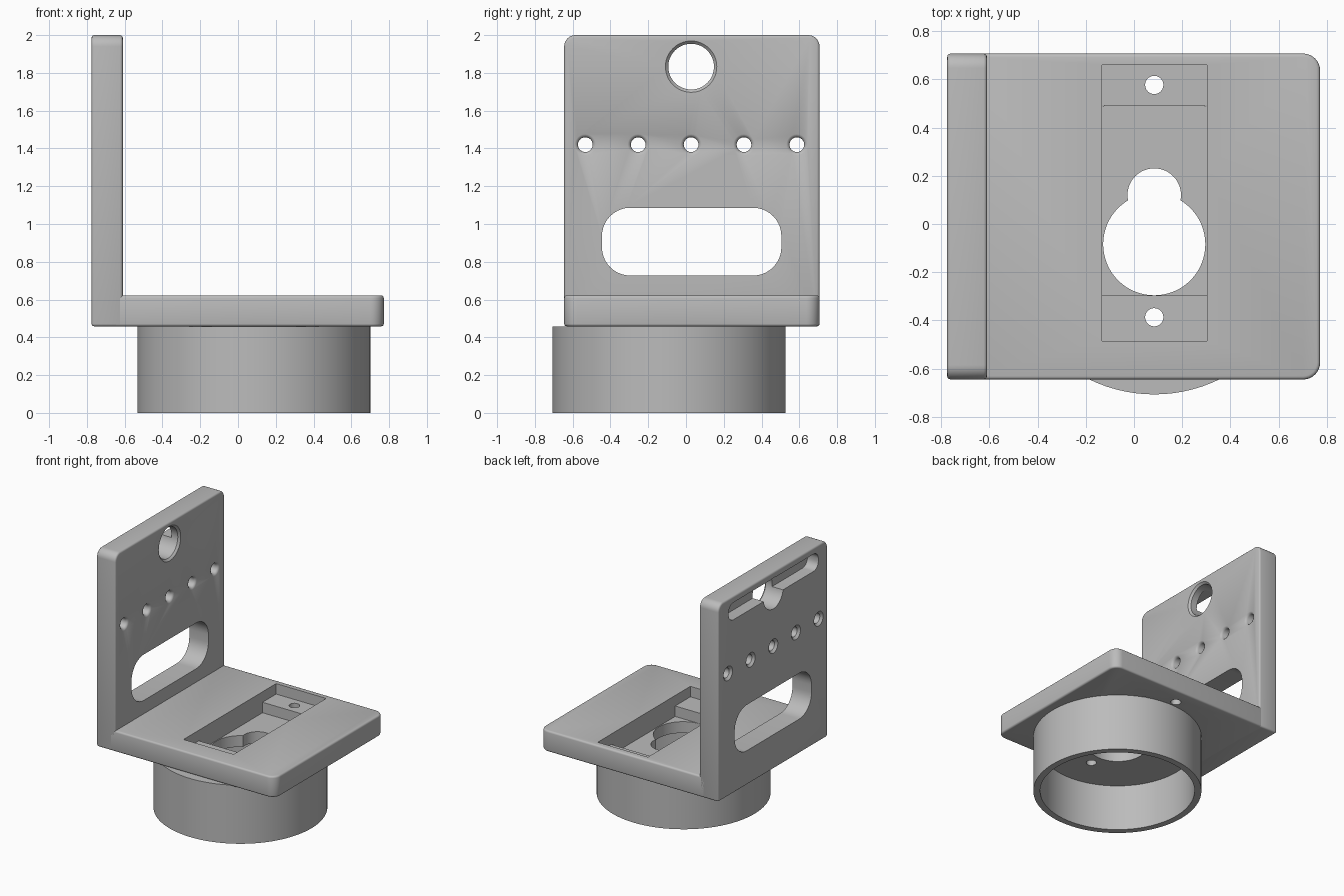
import bpy, bmesh, math
from mathutils import Vector

cube = bpy.data.objects.get("Cube")
if cube:
    bpy.data.objects.remove(cube, do_unlink=True)

grey = bpy.data.materials.new("light_grey")
grey.use_nodes = True
grey.diffuse_color = (0.5, 0.5, 0.5, 1)
grey.node_tree.nodes["Principled BSDF"].inputs["Base Color"].default_value = (0.5, 0.5, 0.5, 1)


def place(axis, u, v, w):
    """Section point (u, v) at depth w: (y, z) along x, or (x, y) along z."""
    return Vector((w, u, v)) if axis == "x" else Vector((u, v, w))


def loft(name, axis, rings):
    """Solid through a list of (depth, section points), capped at both ends."""
    bm = bmesh.new()
    loops = [[bm.verts.new(place(axis, u, v, w)) for u, v in pts] for w, pts in rings]
    n = len(loops[0])
    for a, b in zip(loops, loops[1:]):
        for i in range(n):
            j = (i + 1) % n
            bm.faces.new((a[i], a[j], b[j], b[i]))
    bm.faces.new(loops[0])
    bm.faces.new(loops[-1])
    bmesh.ops.recalc_face_normals(bm, faces=bm.faces)
    me = bpy.data.meshes.new(name)
    bm.to_mesh(me)
    bm.free()
    me.materials.append(grey)
    ob = bpy.data.objects.new(name, me)
    bpy.context.collection.objects.link(ob)
    return ob


def rounded_rect(u0, u1, v0, v1, radii, steps=8):
    """Radii in order: (u1,v1), (u0,v1), (u0,v0), (u1,v0)."""
    pts = []
    corners = [(u1, v1, -1, -1), (u0, v1, 1, -1), (u0, v0, 1, 1), (u1, v0, -1, 1)]
    for k, ((u, v, su, sv), r) in enumerate(zip(corners, radii)):
        if r == 0:
            pts.append((u, v))
            continue
        for i in range(steps + 1):
            a = math.pi / 2 * (k + i / steps)
            pts.append((u + su * r + r * math.cos(a), v + sv * r + r * math.sin(a)))
    return pts


def prism(name, axis, section, lo, hi):
    return loft(name, axis, [(lo, section), (hi, section)])


def turned(name, axis, cu, cv, stations, n=32):
    """Round solid from (depth, radius) stations."""
    circle = [(math.cos(2 * math.pi * i / n), math.sin(2 * math.pi * i / n)) for i in range(n)]
    return loft(name, axis, [(w, [(cu + r * c, cv + r * s) for c, s in circle])
                             for w, r in stations])


def apply(ob, mod):
    bpy.context.view_layer.objects.active = ob
    bpy.ops.object.modifier_apply(modifier=mod.name)


def soften(ob, width):
    m = ob.modifiers.new("edge", "BEVEL")
    m.width, m.segments = width, 3
    m.limit_method, m.angle_limit = "ANGLE", math.radians(50)
    apply(ob, m)


def cut(targets, cutter):
    for ob in targets:
        m = ob.modifiers.new("cut", "BOOLEAN")
        m.operation, m.solver, m.object = "DIFFERENCE", "EXACT", cutter
        apply(ob, m)
    bpy.data.objects.remove(cutter, do_unlink=True)


X0, X1, XW = -0.775, 0.772, -0.61      # outer wall face, free end, inner wall face
Y0, Y1 = -0.645, 0.707
Z0, ZT = 0.458, 0.622                  # underside and top of the base
CX, CY = 0.084, -0.09                  # cup centre

# Upright wall and base plate
wall = prism("upright_wall", "x", rounded_rect(Y0, Y1, Z0, 2.0, (0.06, 0.06, 0, 0)), X0, XW)
soften(wall, 0.014)
base = prism("base_plate", "z", rounded_rect(-0.66, X1, Y0, Y1, (0.07, 0, 0, 0.07)), Z0, ZT)
soften(base, 0.014)

# Round cup under the base, open downwards
cup = turned("round_cup", "z", CX, CY,
             [(0.37, 0.567), (0, 0.567), (0, 0.617), (Z0, 0.617)], 96)

# Wall openings: large slot, hanging slot on the outer face, round holes
cut([wall], prism("slot_cutter", "x",
                  rounded_rect(-0.445, 0.505, 0.727, 1.086, (0.15,) * 4, 10), -1, -0.4))
cut([wall], prism("hanger_cutter", "x",
                  rounded_rect(-0.53, 0.58, 1.815, 1.95, (0.06,) * 4), -1, -0.68))


def flared_hole(y, z, r, flare, n):
    return turned("hole_cutter", "x", y, z,
                  [(X0 - 0.02, r + flare), (X0, r + flare), (X0 + flare, r),
                   (XW - flare, r), (XW - flare * 0.3, r + flare * 0.4),
                   (XW, r + flare), (XW + 0.02, r + flare)], n)


cut([wall], turned("hanger_hole_cutter", "x", 0.027, 1.833,
                   [(-1, 0.121), (XW - 0.015, 0.121), (XW, 0.136), (XW + 0.02, 0.136)], 48))
for i in range(5):
    cut([wall], flared_hole(-0.533 + 0.28 * i, 1.42, 0.039, 0.017, 24))

# Stepped pocket in the base
cut([base], prism("ledge_cutter", "z",
                  rounded_rect(-0.132, 0.302, -0.485, 0.66, (0,) * 4), 0.54, 0.8))
cut([base], prism("pocket_cutter", "z",
                  rounded_rect(-0.132, 0.302, -0.297, 0.492, (0,) * 4), 0.3, 0.8))

# Keyhole through the cup floor, and screw holes in the ledges
cut([cup], turned("keyhole_cutter", "z", CX, -0.084, [(0.2, 0.212), (0.8, 0.212)], 64))
cut([cup], turned("keyhole_lobe_cutter", "z", CX, 0.12, [(0.2, 0.111), (0.8, 0.111)], 48))
for y in (0.577, -0.387):
    cut([base, cup], turned("screw_cutter", "z", CX, y, [(0.2, 0.038), (0.8, 0.038)], 24))

# Smooth the round surfaces and keep the edges crisp
bpy.ops.object.select_all(action="DESELECT")
for ob in (wall, base, cup):
    ob.select_set(True)
bpy.context.view_layer.objects.active = wall
bpy.ops.object.shade_smooth_by_angle(angle=math.radians(35))
